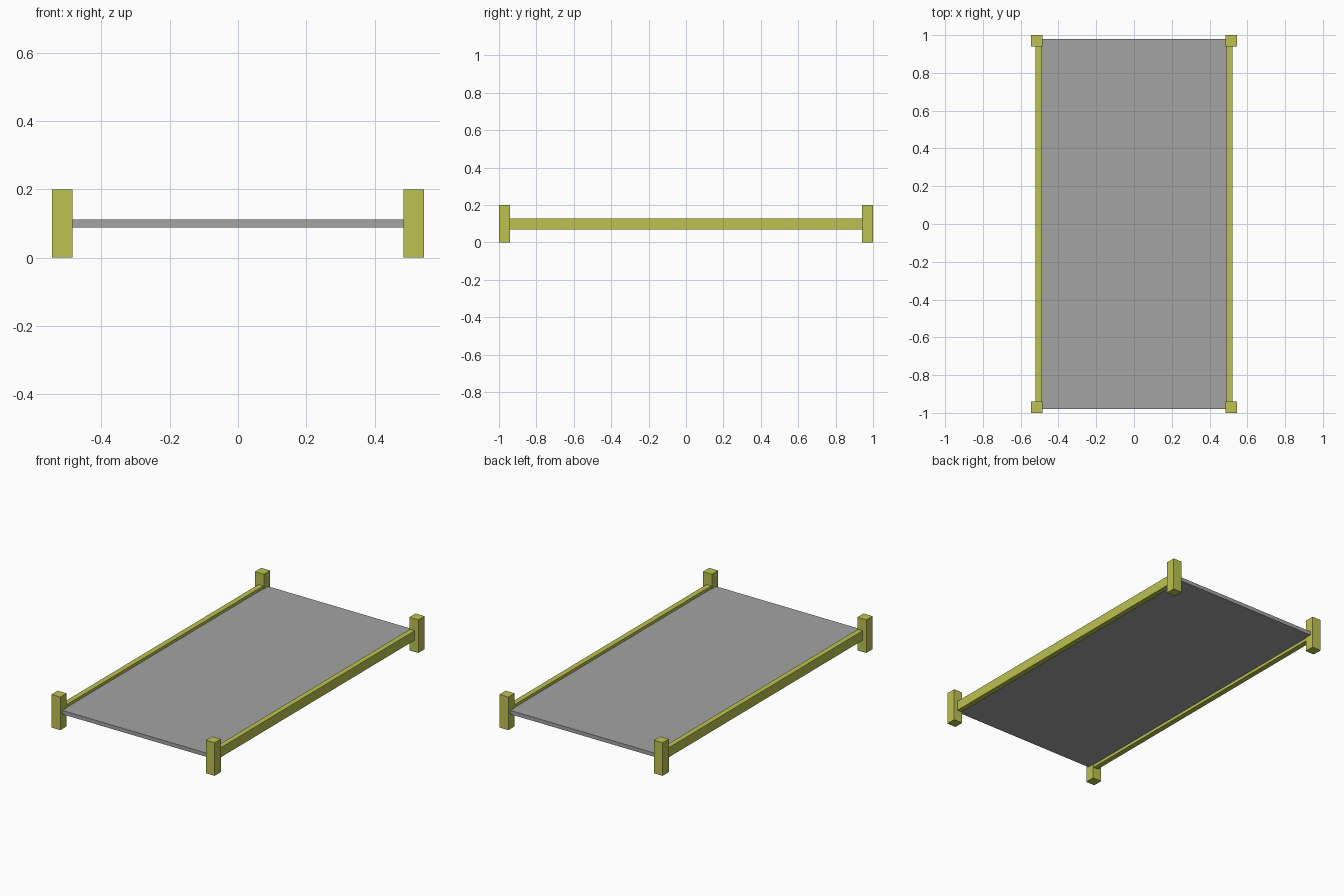
import bpy

if "Cube" in bpy.data.objects:
    bpy.data.objects.remove(bpy.data.objects["Cube"])


def material(name, rgb):
    m = bpy.data.materials.new(name)
    m.diffuse_color = (*rgb, 1.0)
    m.use_nodes = True
    m.node_tree.nodes["Principled BSDF"].inputs["Base Color"].default_value = m.diffuse_color
    return m


def box(name, lo, hi, mat):
    """Axis-aligned box between two corners."""
    centre = [(a + b) / 2 for a, b in zip(lo, hi)]
    bpy.ops.mesh.primitive_cube_add(size=1, location=centre)
    ob = bpy.context.object
    ob.name = name
    ob.scale = [b - a for a, b in zip(lo, hi)]
    bpy.ops.object.transform_apply(location=False, rotation=False, scale=True)
    ob.data.materials.append(mat)
    return ob


def side_box(name, side, x0, x1, y0, y1, z0, z1, mat):
    """Box on the left (-1) or right (+1) side."""
    xa, xb = sorted((side * x0, side * x1))
    return box(name, (xa, y0, z0), (xb, y1, z1), mat)


frame = material("olive yellow", (0.503, 0.539, 0.08))
grey = material("grey", (0.367, 0.367, 0.367))

# Flat panel
box("panel", (-0.49, -0.98, 0.088), (0.49, 0.98, 0.111), grey)

for side, label in ((-1, "left"), (1, "right")):
    # Long side rail
    side_box(label + "_rail", side, 0.489, 0.521, -0.95, 0.95, 0.07, 0.128, frame)
    # Corner posts
    side_box(label + "_front_post", side, 0.485, 0.545, -1.0, -0.94, 0, 0.199, frame)
    side_box(label + "_back_post", side, 0.485, 0.545, 0.94, 1.0, 0, 0.199, frame)
